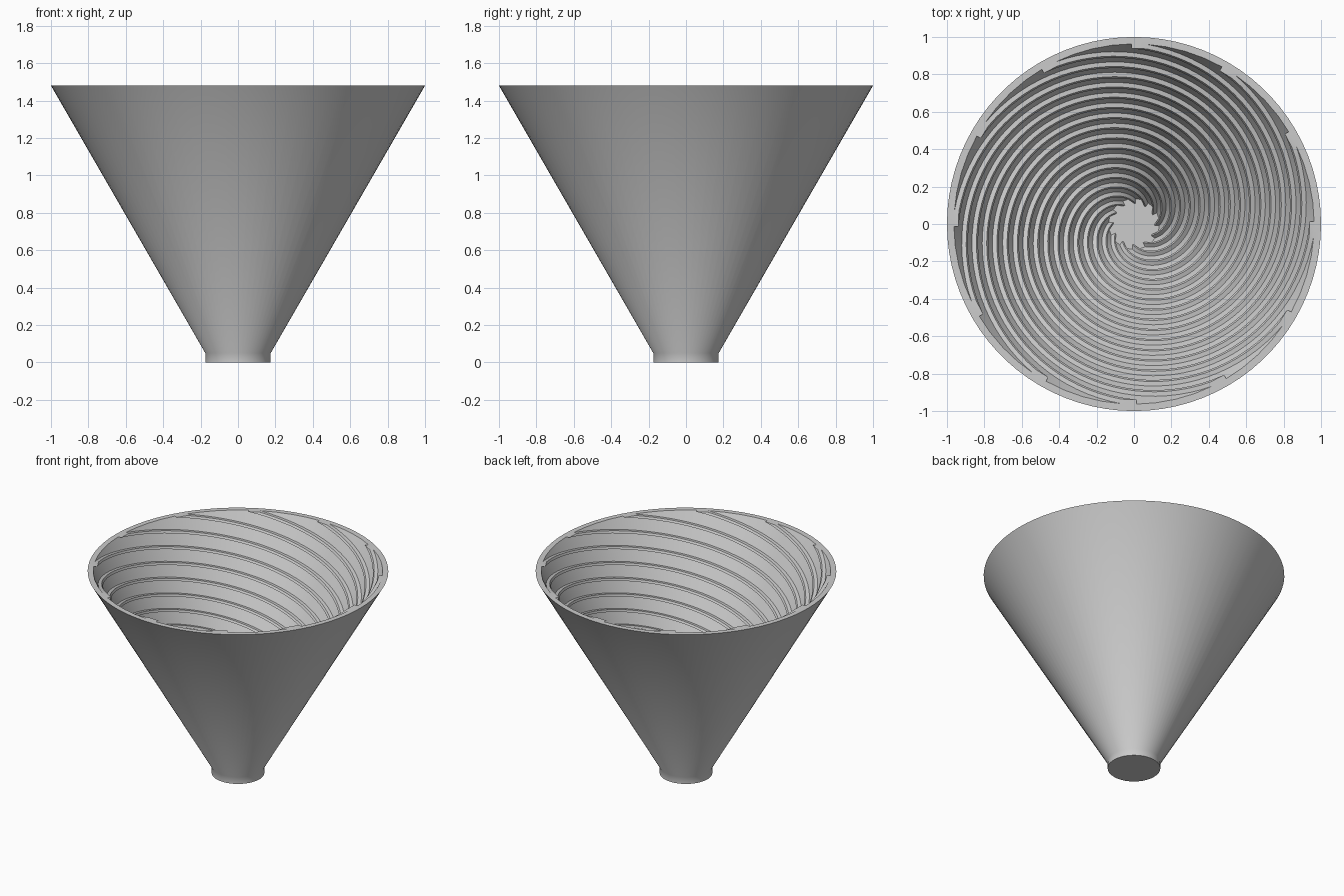
import bpy, bmesh
from math import sin, cos, pi, radians

if "Cube" in bpy.data.objects:
    bpy.data.objects.remove(bpy.data.objects["Cube"])

grey = bpy.data.materials.new("plain_grey")
grey.use_nodes = True
grey.diffuse_color = (0.6, 0.6, 0.6, 1)
grey.node_tree.nodes["Principled BSDF"].inputs["Base Color"].default_value = (0.6, 0.6, 0.6, 1)

HEIGHT, NECK, RIBS, TURNS = 1.48, 0.05, 12, 1.25
RIB_DEPTH, RIB_SHARE, LEVELS = 0.024, 0.16, 120
STEP = 2 * pi / RIBS


def ring(bm, points):
    return [bm.verts.new(p) for p in points]


def bridge(bm, a, b):
    n = len(a)
    for i in range(n):
        j = (i + 1) % n
        bm.faces.new((a[i], a[j], b[j], b[i]))


def circle(r, z, n=84):
    return [(r * cos(2 * pi * i / n), r * sin(2 * pi * i / n), z) for i in range(n)]


def ribbed_section(t):
    """Horizontal section of the inner wall at fraction t of its height."""
    z = NECK + t * (HEIGHT - NECK)
    wall = 0.135 + t * (0.963 - 0.135)
    turn = radians(86) + (t - 1) * TURNS * 2 * pi
    tooth = [(0, 0), (0, 1), (RIB_SHARE, 1), (RIB_SHARE, 0), (0.37, 0), (0.58, 0), (0.79, 0)]
    points = []
    for k in range(RIBS):
        for share, raised in tooth:
            a, r = turn + (k + share) * STEP, wall - raised * RIB_DEPTH
            points.append((r * cos(a), r * sin(a), z))
    return points


bm = bmesh.new()
# Outer neck and cone
base = ring(bm, circle(0.175, 0))
neck = ring(bm, circle(0.175, NECK))
lip = ring(bm, circle(1.0, HEIGHT))
bm.faces.new(base[::-1])
bridge(bm, base, neck)
bridge(bm, neck, lip)

# Inner wall with spiral ribs, and the closed floor
levels = [ring(bm, ribbed_section(i / LEVELS)) for i in range(LEVELS + 1)]
for lower, upper in zip(levels, levels[1:]):
    bridge(bm, upper, lower)
bm.faces.new(levels[0])

# Flat rim between the outer lip and the ribbed inner edge
rim_edges = [e for e in bm.edges if e.is_boundary]
bmesh.ops.triangle_fill(bm, edges=rim_edges, use_beauty=True, normal=(0, 0, 1))
bmesh.ops.recalc_face_normals(bm, faces=bm.faces)

mesh = bpy.data.meshes.new("ribbed_funnel")
bm.to_mesh(mesh)
bm.free()
mesh.materials.append(grey)
funnel = bpy.data.objects.new("ribbed_funnel", mesh)
bpy.context.collection.objects.link(funnel)
bpy.context.view_layer.objects.active = funnel
funnel.select_set(True)
bpy.ops.object.shade_smooth_by_angle(angle=radians(30))
